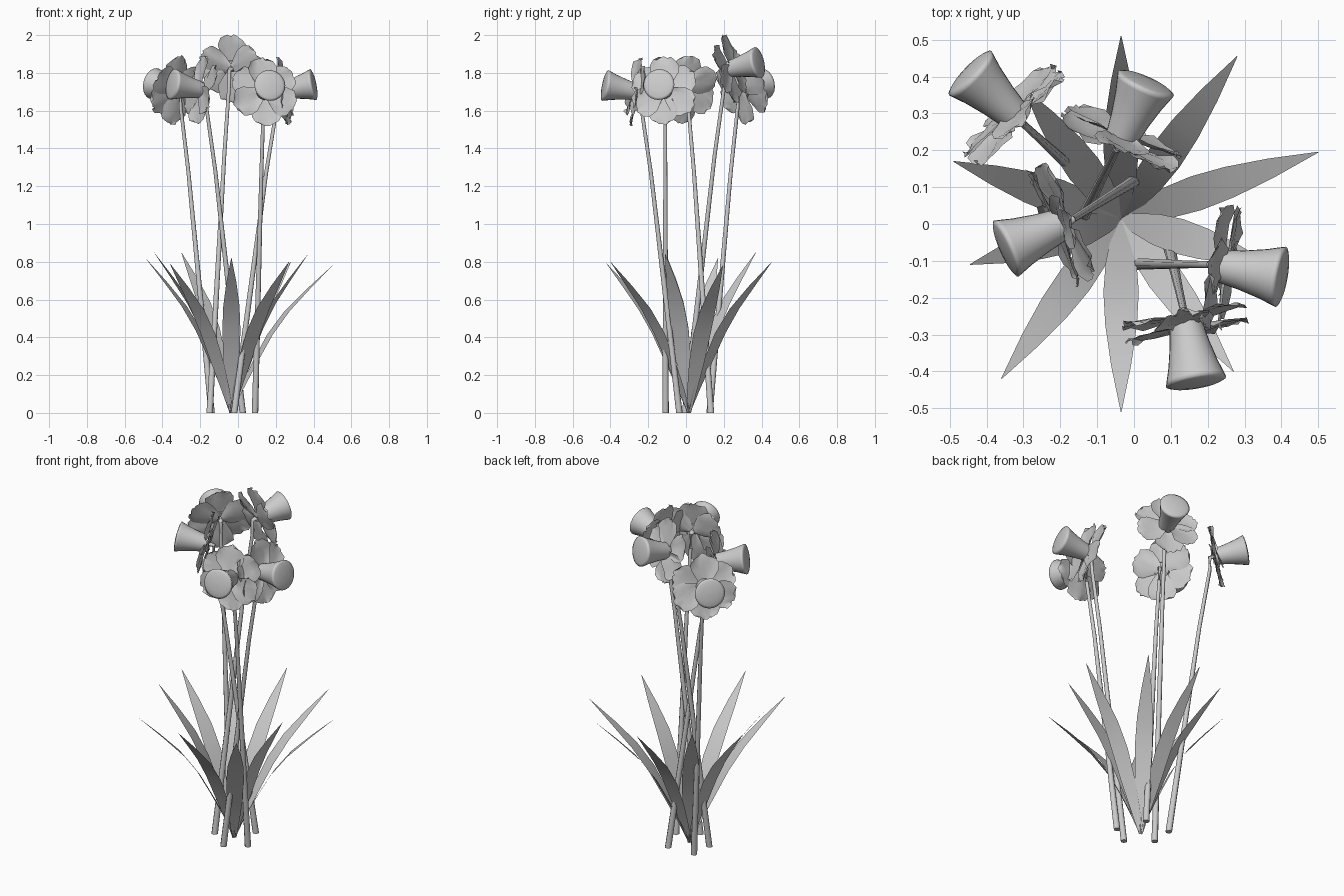
import bpy, math, random
from mathutils import Vector

if "Cube" in bpy.data.objects:
    bpy.data.objects.remove(bpy.data.objects["Cube"])

random.seed(4)


def make(name, verts, faces, angle=None):
    me = bpy.data.meshes.new(name)
    me.from_pydata([tuple(v) for v in verts], [], faces)
    me.update()
    ob = bpy.data.objects.new(name, me)
    bpy.context.collection.objects.link(ob)
    if angle:
        bpy.ops.object.select_all(action='DESELECT')
        ob.select_set(True)
        bpy.context.view_layer.objects.active = ob
        bpy.ops.object.shade_smooth_by_angle(angle=math.radians(angle))
    return ob


def grid_faces(rows, cols, wrap=False):
    n = cols if wrap else cols - 1
    return [(r * cols + c, r * cols + (c + 1) % cols,
             (r + 1) * cols + (c + 1) % cols, (r + 1) * cols + c)
            for r in range(rows - 1) for c in range(n)]


def frame(axis):
    # flower frame: side, up, outward axis
    w = axis.normalized()
    u = Vector((0, 0, 1)).cross(w).normalized()
    return u, w.cross(u), w


# trumpet with softly domed mouth: (distance along axis, radius)
CUP = [(0.0, 0.044), (0.06, 0.054), (0.12, 0.068), (0.158, 0.080),
       (0.169, 0.083), (0.174, 0.07), (0.178, 0.04), (0.18, 0.004)]


def trumpet(name, c, axis):
    u, v, w = frame(axis)
    n = 24
    verts = [c + w * d + (u * math.cos(a) + v * math.sin(a)) * r
             for d, r in CUP for a in [2 * math.pi * k / n for k in range(n)]]
    last = len(verts) - n
    faces = grid_faces(len(CUP), n, True) + [tuple(range(last, last + n))]
    make(name, verts, faces, 100)


# petal outline: (radial distance, half width)
PETAL = [(0.01, 0.022), (0.05, 0.050), (0.09, 0.074), (0.13, 0.079),
         (0.160, 0.062), (0.174, 0.034)]


def petals(name, c, axis):
    u, v, w = frame(axis)
    verts, faces, cols = [], [], 7
    for k in range(6):
        a = math.radians(30 + 60 * k + random.uniform(-5, 5))
        d = u * math.cos(a) + v * math.sin(a)
        s = w.cross(d)
        layer = 0.008 if k % 2 else -0.008
        twist = random.uniform(-0.15, 0.15)
        base = len(verts)
        for i, (r, hw) in enumerate(PETAL):
            for j in range(cols):
                t = j / (cols - 1) * 2 - 1
                edge = abs(t) > 0.9 or i == len(PETAL) - 1
                ruffle = random.uniform(-0.008, 0.008) * (1.3 if edge else 0.5)
                notch = random.uniform(-0.006, 0.006) if edge and i else 0
                h = layer + ruffle + twist * t * hw + 0.008 * t * t
                verts.append(c + d * (r + notch + 0.008 * (1 - t * t) * (i > 3))
                             + s * t * hw + w * h)
        faces += [tuple(q + base for q in f) for f in grid_faces(len(PETAL), cols)]
    make(name, verts, faces, 40)


def stem(name, base, c, axis):
    # nearly straight stalk that bends into the back of the flower
    n, w = 8, axis.normalized()
    b = Vector((base[0], base[1], 0))
    neck = c - w * 0.03
    path = [b, b.lerp(neck, 0.4), b.lerp(neck, 0.75), neck + Vector((0, 0, -0.08)), neck, c]
    rad = [0.018, 0.014, 0.011, 0.010, 0.011, 0.016]
    verts = []
    for i, (p, r) in enumerate(zip(path, rad)):
        t = Vector((0, 0, 1)) if i < 4 else (Vector((0, 0, 1)) + w * (i - 3) * 0.8)
        u, v, _ = frame(t + Vector((0.001, 0.002, 0)))
        verts += [p + (u * math.cos(a) + v * math.sin(a)) * r
                  for a in [2 * math.pi * k / n for k in range(n)]]
    faces = grid_faces(len(path), n, True)
    faces += [tuple(reversed(range(n))), tuple(range(len(verts) - n, len(verts)))]
    make(name, verts, faces, 50)


# flowers: centre, facing direction, stem foot
FLOWERS = [
    ((-0.325, 0.295, 1.71), (-0.72, 0.69, 0.2), (-0.14, 0.125)),
    ((-0.035, 0.23, 1.82), (0.4, 0.9, 0.21), (-0.15, -0.005)),
    ((-0.195, 0.0, 1.71), (-0.91, -0.4, 0.18), (0.025, 0.132)),
    ((0.235, -0.115, 1.705), (0.98, -0.17, 0.2), (-0.02, -0.108)),
    ((0.14, -0.265, 1.70), (0.17, -0.97, 0.2), (0.09, -0.035)),
]
for i, (c, ax, foot) in enumerate(FLOWERS, 1):
    c, ax = Vector(c), Vector(ax)
    trumpet(f"trumpet_{i}", c, ax)
    petals(f"petals_{i}", c, ax)
    stem(f"stem_{i}", foot, c, ax)

# leaves: flat blades fanning out from one root, given by their tips
ROOT = Vector((-0.035, 0.015, 0))
TIPS = [(-0.035, 0.51, 0.82), (0.28, 0.455, 0.80), (0.50, 0.195, 0.78),
        (0.37, -0.11, 0.84), (0.27, -0.40, 0.80), (-0.035, -0.51, 0.82),
        (-0.36, -0.42, 0.79), (-0.445, -0.11, 0.85), (-0.49, 0.17, 0.82),
        (-0.30, 0.37, 0.85)]
# fraction outward, fraction of height, half width
BLADE = [(0, 0, 0.012), (0.10, 0.16, 0.028), (0.23, 0.34, 0.042),
         (0.38, 0.53, 0.048), (0.55, 0.69, 0.043), (0.76, 0.84, 0.027), (1, 1, 0.001)]
for i, tip in enumerate(TIPS, 1):
    d = Vector((tip[0], tip[1], 0)) - ROOT
    s = Vector((-d.y, d.x, 0)).normalized()
    verts = [ROOT + d * f + Vector((0, 0, tip[2] * h)) + s * hw * t
             for f, h, hw in BLADE for t in (-1, 0, 1)]
    make(f"leaf_{i}", verts, grid_faces(len(BLADE), 3), 60)
